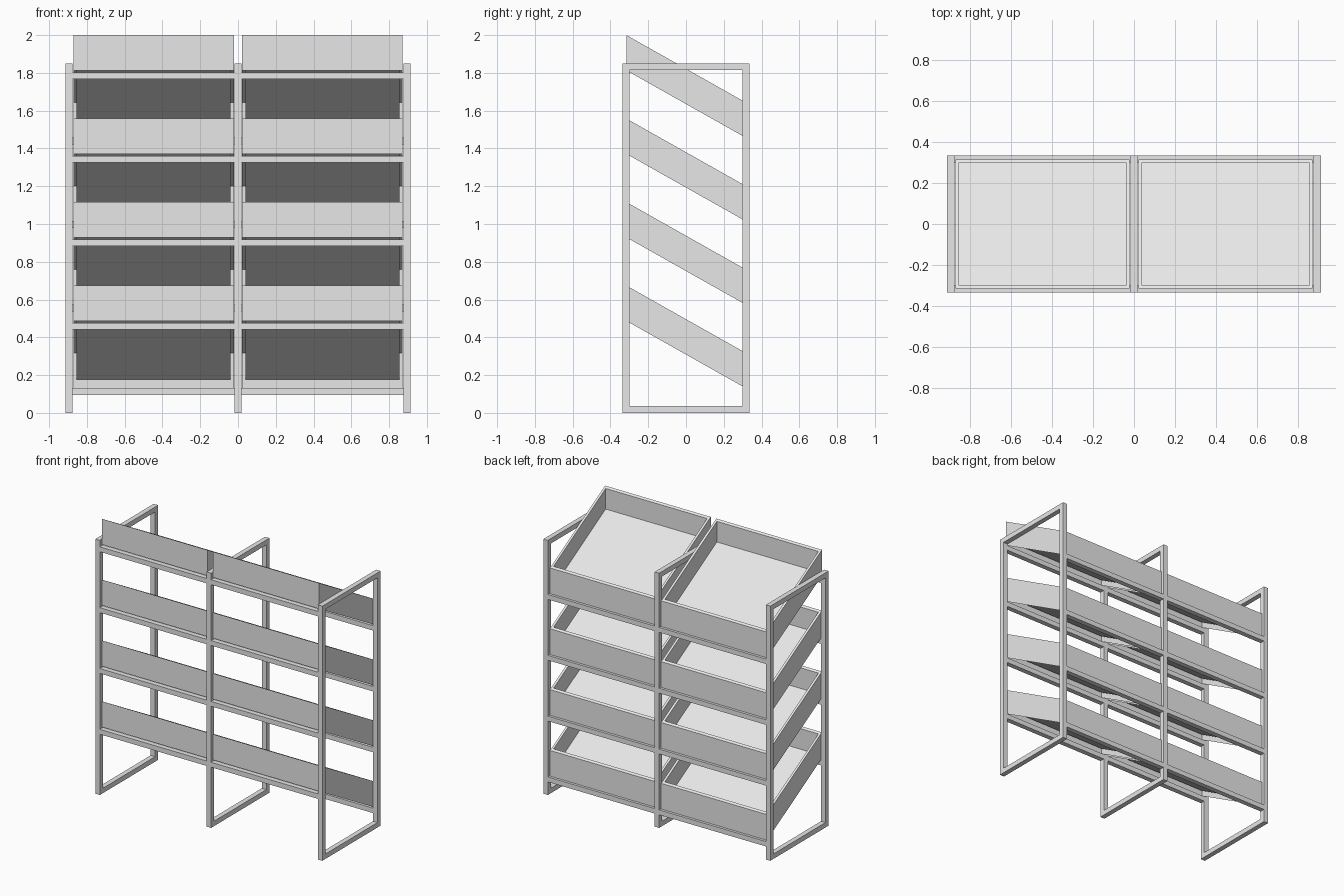
import bpy, bmesh

cube = bpy.data.objects.get("Cube")
if cube:
    bpy.data.objects.remove(cube, do_unlink=True)

grey = bpy.data.materials.new("light_grey")
grey.use_nodes = True
grey.diffuse_color = (0.8, 0.8, 0.8, 1)
grey.node_tree.nodes["Principled BSDF"].inputs["Base Color"].default_value = (0.8, 0.8, 0.8, 1)

BAR = 0.036            # square bar thickness
HALF_Y = 0.335         # half depth of the frames
FRAME_TOP = 1.85
FRAME_X = 0.894        # centre of the outer frames
SLOPE = 0.564          # drop of a tray per unit of depth
PITCH = 0.442          # height between shelves
TRAY_Y = 0.316
TRAY_H = 0.187
WALL = 0.017


def skin_loops(name, loops, closed=False, cap_last=False):
    """Join equal loops of points with quads, in order."""
    bm = bmesh.new()
    rings = [[bm.verts.new(p) for p in loop] for loop in loops]
    pairs = list(zip(rings, rings[1:]))
    if closed:
        pairs.append((rings[-1], rings[0]))
    for a, b in pairs:
        n = len(a)
        for i in range(n):
            j = (i + 1) % n
            bm.faces.new((a[i], a[j], b[j], b[i]))
    if cap_last:
        bm.faces.new(rings[-1])
    if closed:
        bmesh.ops.recalc_face_normals(bm, faces=bm.faces)
    mesh = bpy.data.meshes.new(name)
    bm.to_mesh(mesh)
    bm.free()
    mesh.materials.append(grey)
    obj = bpy.data.objects.new(name, mesh)
    bpy.context.collection.objects.link(obj)
    return obj


def box(name, lo, hi):
    bpy.ops.mesh.primitive_cube_add(size=1, location=[(a + b) / 2 for a, b in zip(lo, hi)])
    obj = bpy.context.object
    obj.name = name
    obj.scale = [b - a for a, b in zip(lo, hi)]
    obj.data.materials.append(grey)


def frame(name, x):
    """Upright rectangular loop of square bar."""
    def ring(px, inset):
        y, lo, hi = HALF_Y - inset, inset, FRAME_TOP - inset
        return [(px, -y, lo), (px, y, lo), (px, y, hi), (px, -y, hi)]
    a, b = x - BAR / 2, x + BAR / 2
    skin_loops(name, [ring(a, 0), ring(b, 0), ring(b, BAR), ring(a, BAR)], closed=True)


def tray(name, x0, x1, mid_top):
    """Sloping tray: outer skin, rim, inner skin and raised floor, open beneath."""
    def ring(inset, drop):
        y = TRAY_Y - inset
        corners = [(x0 + inset, -y), (x1 - inset, -y), (x1 - inset, y), (x0 + inset, y)]
        return [(px, py, mid_top - drop - SLOPE * py) for px, py in corners]
    skin_loops(name, [ring(0, TRAY_H), ring(0, 0), ring(WALL, 0),
                      ring(WALL, TRAY_H - 0.037)], cap_last=True)


# Three upright frames
for side, x in (("right", -FRAME_X), ("middle", 0), ("left", FRAME_X)):
    frame(side + "_frame", x)

# Two bays of four trays, each resting on a front and a back rail
for side, sign in (("right", -1), ("left", 1)):
    rail = sorted((sign * BAR / 2, sign * (FRAME_X - BAR / 2)))
    ends = sorted((sign * 0.022, sign * 0.872))
    for level in range(4):
        z = level * PITCH
        tag = f"{side}_{level + 1}"
        tray("tray_" + tag, ends[0], ends[1], 0.496 + z)
        for part, y, low in (("front", -HALF_Y, 0.441), ("back", HALF_Y - BAR, 0.095)):
            box(f"{part}_rail_{tag}", (rail[0], y, low + z), (rail[1], y + BAR, low + z + BAR))
